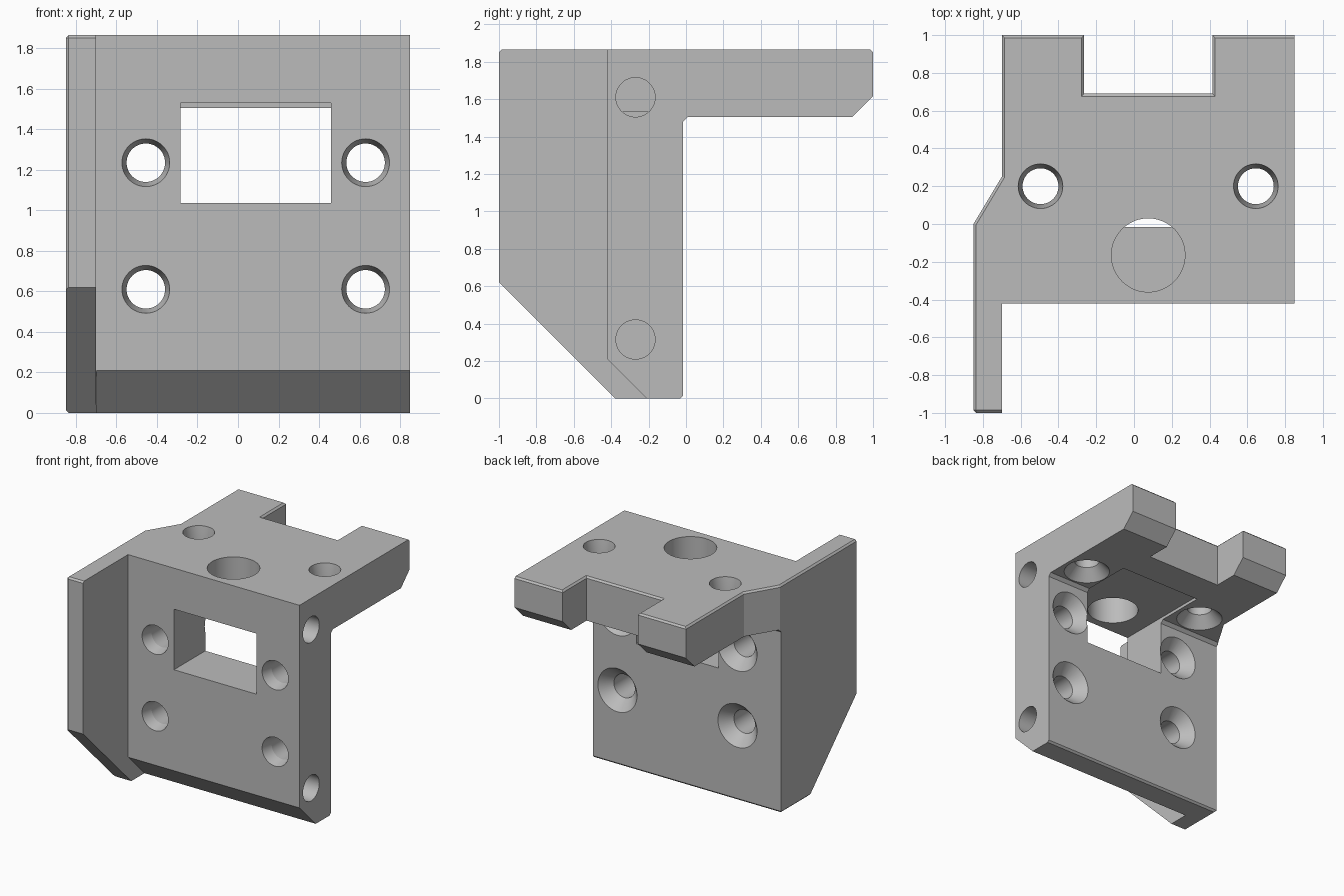
import bpy, bmesh, math
from mathutils import Vector

cube = bpy.data.objects.get("Cube")
if cube:
    bpy.data.objects.remove(cube, do_unlink=True)

grey = bpy.data.materials.new("plain grey")
grey.use_nodes = True
grey.diffuse_color = (0.5, 0.5, 0.5, 1)
grey.node_tree.nodes["Principled BSDF"].inputs["Base Color"].default_value = (0.5, 0.5, 0.5, 1)


def to_object(bm, name):
    bmesh.ops.recalc_face_normals(bm, faces=bm.faces)
    mesh = bpy.data.meshes.new(name)
    bm.to_mesh(mesh)
    bm.free()
    mesh.materials.append(grey)
    obj = bpy.data.objects.new(name, mesh)
    bpy.context.collection.objects.link(obj)
    return obj


def prism(points, direction):
    """Extrude a closed outline of 3D points."""
    bm = bmesh.new()
    face = bm.faces.new([bm.verts.new(p) for p in points])
    ext = bmesh.ops.extrude_face_region(bm, geom=[face], use_keep_orig=True)
    verts = [g for g in ext["geom"] if isinstance(g, bmesh.types.BMVert)]
    bmesh.ops.translate(bm, vec=direction, verts=verts)
    bmesh.ops.recalc_face_normals(bm, faces=bm.faces)
    return bm


def side_prism(name, profile, x0, x1):
    return to_object(prism([(x0, y, z) for y, z in profile], (x1 - x0, 0, 0)), name)


def lathe(name, profile, location, rotation=(0, 0, 0), segments=48):
    """Solid of revolution from (radius, height) pairs."""
    bm = bmesh.new()
    rings = []
    for r, h in profile:
        angles = [2 * math.pi * i / segments for i in range(segments)]
        rings.append([bm.verts.new((r * math.cos(a), r * math.sin(a), h)) for a in angles])
    for a, b in zip(rings, rings[1:]):
        for i in range(segments):
            j = (i + 1) % segments
            bm.faces.new((a[i], a[j], b[j], b[i]))
    bm.faces.new(rings[0])
    bm.faces.new(rings[-1])
    obj = to_object(bm, name)
    obj.location, obj.rotation_euler = location, rotation
    return obj


def combine(target, tool, operation):
    bpy.context.view_layer.update()
    mod = target.modifiers.new(operation, "BOOLEAN")
    mod.operation, mod.object, mod.solver = operation, tool, "EXACT"
    bpy.context.view_layer.objects.active = target
    bpy.ops.object.modifier_apply(modifier=mod.name)
    bpy.data.objects.remove(tool, do_unlink=True)


TOP = 1.865
FRONT = -0.42

# Plan outline with notch, side wing and slanted corner
plan = [(-.85, -1), (-.7, -1), (-.7, FRONT), (.85, FRONT), (.85, 1), (.415, 1),
        (.415, .69), (-.265, .69), (-.265, 1), (-.7, 1), (-.7, .25), (-.85, 0)]
bm = prism([(x, y, 0) for x, y in plan], (0, 0, TOP))


def is_chamfered(edge):
    mid = (edge.verts[0].co + edge.verts[1].co) / 2
    if abs(edge.verts[0].co.z - edge.verts[1].co.z) > 1:
        return mid.x < -.8 and mid.y < -.9
    outer_left = mid.x < -.84
    if mid.z < .1:
        return outer_left
    wing_tip = mid.y < -.99
    rear = mid.y > .1 and mid.x < .8
    return outer_left or wing_tip or rear


bmesh.ops.bevel(bm, geom=[e for e in bm.edges if is_chamfered(e)],
                offset=.014, segments=1, affect="EDGES")
bracket = to_object(bm, "bracket")

# Side silhouettes: L-shaped plates and the tapered wing
plates = side_prism("plates", [
    (-.5, .29), (-.19, -.02), (-.05, -.02), (-.015, .015), (-.015, 1.48), (.01, 1.505),
    (.89, 1.505), (1.1, 1.715), (1.1, 2), (-.5, 2)], -.95, .95)
wing = side_prism("wing", [(-1.1, .72), (-.36, -.02), (-.1, -.02), (-.1, 2), (-1.1, 2)],
                  -.95, -.698)
combine(plates, wing, "UNION")
combine(bracket, plates, "INTERSECT")

# Window running on as a shallow recess under the top plate
window = side_prism("window", [(-.6, 1.035), (.42, 1.035), (.42, 1.53), (-.6, 1.53)], -.285, .46)
combine(bracket, window, "DIFFERENCE")

# Large round hole
combine(bracket, lathe("large_hole", [(.195, -.4), (.195, .1)], (.075, -.165, TOP)), "DIFFERENCE")


def screw_profile(thickness, taper):
    return [(.195, -thickness - .02), (.095, -thickness + .09), (.095, -taper),
            (.118, 0), (.118, .02)]


# Countersunk screw holes in the front plate
for x in (-.455, .63):
    for z in (.61, 1.235):
        hole = lathe("front_hole", screw_profile(.405, .09), (x, FRONT, z), (math.pi / 2, 0, 0))
        combine(bracket, hole, "DIFFERENCE")

# Countersunk screw holes in the top plate
for x in (-.495, .645):
    combine(bracket, lathe("top_hole", screw_profile(.36, .14), (x, .2, TOP)), "DIFFERENCE")

# Blind holes in the plain side
for z in (.315, 1.61):
    hole = lathe("side_hole", [(.105, -.5), (.105, .1)], (.85, -.27, z), (0, math.pi / 2, 0))
    combine(bracket, hole, "DIFFERENCE")

bpy.ops.object.select_all(action="DESELECT")
bracket.select_set(True)
bpy.context.view_layer.objects.active = bracket
bpy.ops.object.shade_smooth_by_angle(angle=math.radians(12))
